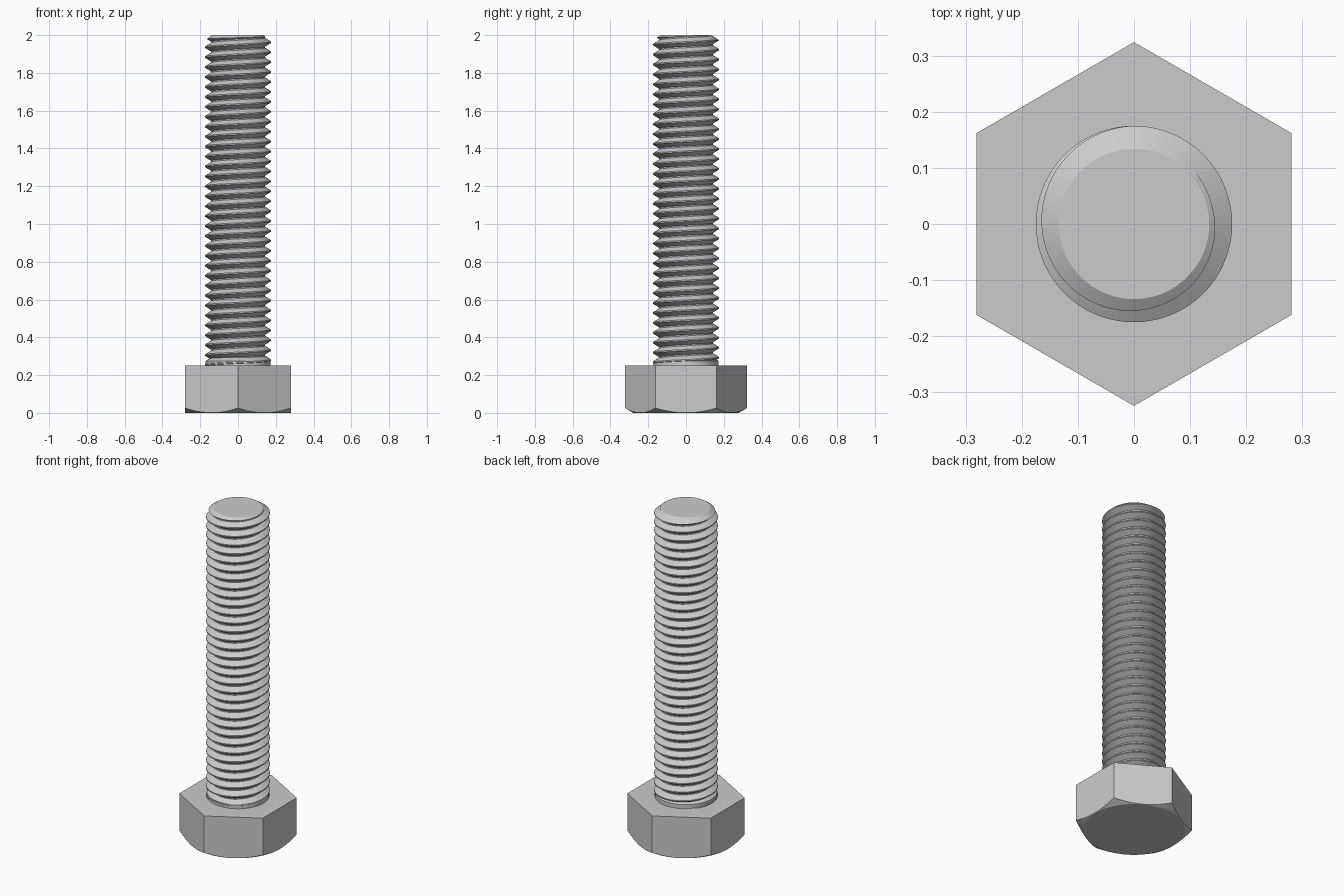
import bpy, bmesh, math

if "Cube" in bpy.data.objects:
    bpy.data.objects.remove(bpy.data.objects["Cube"], do_unlink=True)

HEAD_TOP, TOP = 0.25, 2.0
PITCH, CREST, ROOT = 0.0526, 0.175, 0.143
SIDES = 72

steel = bpy.data.materials.new("grey steel")
steel.use_nodes = True
steel.diffuse_color = (0.6, 0.6, 0.6, 1)
steel.node_tree.nodes["Principled BSDF"].inputs["Base Color"].default_value = steel.diffuse_color


def add_object(name, bm):
    bmesh.ops.recalc_face_normals(bm, faces=bm.faces)
    mesh = bpy.data.meshes.new(name)
    bm.to_mesh(mesh)
    bm.free()
    mesh.materials.append(steel)
    obj = bpy.data.objects.new(name, mesh)
    bpy.context.collection.objects.link(obj)
    return obj


def lathe(name, profile, sides=SIDES, turn=0.0):
    """Closed solid of revolution from (radius, z) points."""
    bm = bmesh.new()
    rings = []
    for r, z in profile:
        angles = [turn + 2 * math.pi * i / sides for i in range(sides)]
        rings.append([bm.verts.new((r * math.cos(a), r * math.sin(a), z)) for a in angles])
    for low, high in zip(rings, rings[1:]):
        for i in range(sides):
            j = (i + 1) % sides
            bm.faces.new((low[i], low[j], high[j], high[i]))
    bm.faces.new(rings[0])
    bm.faces.new(rings[-1])
    return add_object(name, bm)


def combine(obj, cutter, operation):
    mod = obj.modifiers.new(operation.title(), 'BOOLEAN')
    mod.operation, mod.solver, mod.object = operation, 'EXACT', cutter
    bpy.context.view_layer.objects.active = obj
    bpy.ops.object.modifier_apply(modifier=mod.name)
    bpy.data.objects.remove(cutter, do_unlink=True)


def smooth(obj, degrees):
    bpy.ops.object.select_all(action='DESELECT')
    obj.select_set(True)
    bpy.context.view_layer.objects.active = obj
    bpy.ops.object.shade_smooth_by_angle(angle=math.radians(degrees))


# Hexagonal head, its lower corners trimmed by a cone
head = lathe("hex_head", [(0.324, 0), (0.324, HEAD_TOP)], 6, math.pi / 2)
cone = lathe("head_chamfer", [(0.262, -0.01), (0.40, 0.07), (0.40, 0.3)], 144)
combine(head, cone, 'INTERSECT')
smooth(head, 20)

# Threaded shank: a V profile swept along a right-handed helix
profile = [(ROOT, 0.0), (ROOT, 0.12), (CREST, 0.50), (CREST, 0.62)]
bm = bmesh.new()
turns = math.ceil((TOP - HEAD_TOP) / PITCH) + 4
rows = []
for s in range(turns * SIDES + 1):
    a = 2 * math.pi * s / SIDES
    z = HEAD_TOP - 2 * PITCH + PITCH * s / SIDES
    rows.append([bm.verts.new((r * math.cos(a), r * math.sin(a), z + t * PITCH))
                 for r, t in profile])
for s in range(turns * SIDES):
    for k in range(len(profile)):
        # the last flank joins the start of the next turn
        if k < len(profile) - 1:
            bm.faces.new((rows[s][k], rows[s + 1][k], rows[s + 1][k + 1], rows[s][k + 1]))
        elif s + 1 + SIDES < len(rows):
            bm.faces.new((rows[s][k], rows[s + 1][k], rows[s + 1 + SIDES][0], rows[s + SIDES][0]))
# Trim flat at the head and the tip, then cap both ends
for height, side in ((HEAD_TOP, -1), (TOP, 1)):
    cut = bmesh.ops.bisect_plane(bm, geom=bm.verts[:] + bm.edges[:] + bm.faces[:],
                                 plane_co=(0, 0, height), plane_no=(0, 0, side),
                                 clear_outer=True)
    rim = [e for e in cut["geom_cut"] if isinstance(e, bmesh.types.BMEdge)]
    bmesh.ops.edgeloop_fill(bm, edges=rim)
shank = add_object("threaded_shank", bm)
tip = lathe("tip_chamfer", [(0.3, 0.2), (0.3, 1.89), (0.134, TOP), (0.12, TOP + 0.01)])
combine(shank, tip, 'INTERSECT')
smooth(shank, 25)

# Plain collar where the thread runs out against the head
collar = lathe("collar", [(0.172, HEAD_TOP - 0.01), (0.172, 0.275), (0.14, 0.295)])
smooth(collar, 25)
